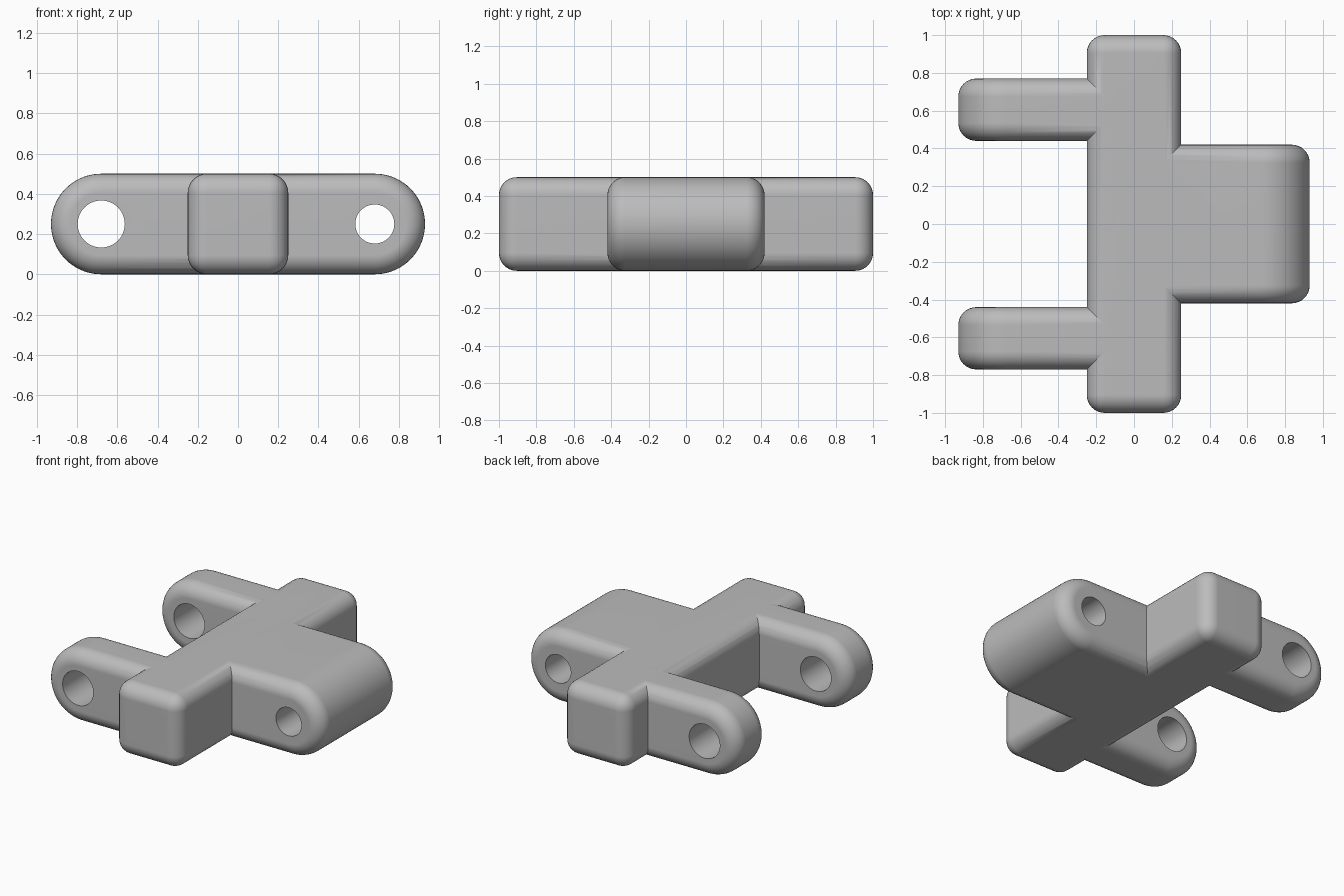
import bpy, bmesh, math
from mathutils import Matrix

cube = bpy.data.objects.get("Cube")
if cube:
    bpy.data.objects.remove(cube, do_unlink=True)

R = 0.25        # half height of the link, and radius of the arm ends
FILLET = 0.095
PIVOT = 0.68    # distance of the pin holes from the middle

grey = bpy.data.materials.new("plain_grey")
grey.use_nodes = True
grey.diffuse_color = (0.5, 0.5, 0.5, 1)
grey.node_tree.nodes["Principled BSDF"].inputs["Base Color"].default_value = (0.5, 0.5, 0.5, 1)


def finish(bm, name):
    bmesh.ops.recalc_face_normals(bm, faces=bm.faces)
    mesh = bpy.data.meshes.new(name)
    bm.to_mesh(mesh)
    bm.free()
    mesh.materials.append(grey)
    obj = bpy.data.objects.new(name, mesh)
    bpy.context.collection.objects.link(obj)
    return obj


def rounded_bar(name):
    bm = bmesh.new()
    bmesh.ops.create_cube(bm, size=1, matrix=Matrix.Translation((0, 0, R))
                          @ Matrix.Diagonal((2 * R, 2, 2 * R, 1)))
    bmesh.ops.bevel(bm, geom=bm.edges[:], offset=FILLET, segments=8,
                    profile=0.5, affect='EDGES')
    return finish(bm, name)


def arm(name, side, y0, y1):
    """Round-ended plate reaching from the bar's middle, with filleted rims."""
    n = 40
    pts = [(0, 0)]
    for i in range(n + 1):
        a = math.pi * (i / n - 0.5)
        pts.append((PIVOT + R * math.cos(a), R + R * math.sin(a)))
    pts.append((0, 2 * R))
    bm = bmesh.new()
    face = bm.faces.new([bm.verts.new((side * x, y0, z)) for x, z in pts])
    ext = bmesh.ops.extrude_face_region(bm, geom=[face])
    moved = [v for v in ext["geom"] if isinstance(v, bmesh.types.BMVert)]
    bmesh.ops.translate(bm, verts=moved, vec=(0, y1 - y0, 0))
    bmesh.ops.recalc_face_normals(bm, faces=bm.faces)
    rims = [e for e in bm.edges
            if abs(e.verts[0].co.y - e.verts[1].co.y) < 1e-5
            and max(abs(v.co.x) for v in e.verts) > 0.1]
    bmesh.ops.bevel(bm, geom=rims, offset=FILLET, segments=8,
                    profile=0.5, affect='EDGES')
    return finish(bm, name)


def pin_cutter(name, x, radius):
    bm = bmesh.new()
    bmesh.ops.create_cone(bm, cap_ends=True, segments=48, radius1=radius,
                          radius2=radius, depth=3,
                          matrix=Matrix.Translation((x, 0, R))
                          @ Matrix.Rotation(math.pi / 2, 4, 'X'))
    return finish(bm, name)


# Cross bar, one wide tongue on the left and a fork of two arms on the right
body = rounded_bar("hinge_link")
tools = [
    (arm("tongue", 1, -0.42, 0.42), 'UNION'),
    (arm("back_arm", -1, 0.44, 0.77), 'UNION'),
    (arm("front_arm", -1, -0.77, -0.44), 'UNION'),
    (pin_cutter("tongue_hole", PIVOT, 0.097), 'DIFFERENCE'),
    (pin_cutter("fork_hole", -PIVOT, 0.117), 'DIFFERENCE'),
]
for tool, operation in tools:
    mod = body.modifiers.new(tool.name, 'BOOLEAN')
    mod.operation = operation
    mod.solver = 'EXACT'
    mod.object = tool

# Bake the joins and holes into one solid, then drop the tools
bpy.context.view_layer.update()
solid = bpy.data.meshes.new_from_object(
    body.evaluated_get(bpy.context.evaluated_depsgraph_get()))
body.modifiers.clear()
body.data = solid
solid.name = "hinge_link"
for tool, _ in tools:
    bpy.data.objects.remove(tool, do_unlink=True)

# Smooth fillets with crisp joins and flat faces
bpy.ops.object.select_all(action='DESELECT')
body.select_set(True)
bpy.context.view_layer.objects.active = body
bpy.ops.object.shade_smooth_by_angle(angle=math.radians(30))
weighted = body.modifiers.new("flat_face_normals", 'WEIGHTED_NORMAL')
weighted.keep_sharp = True
